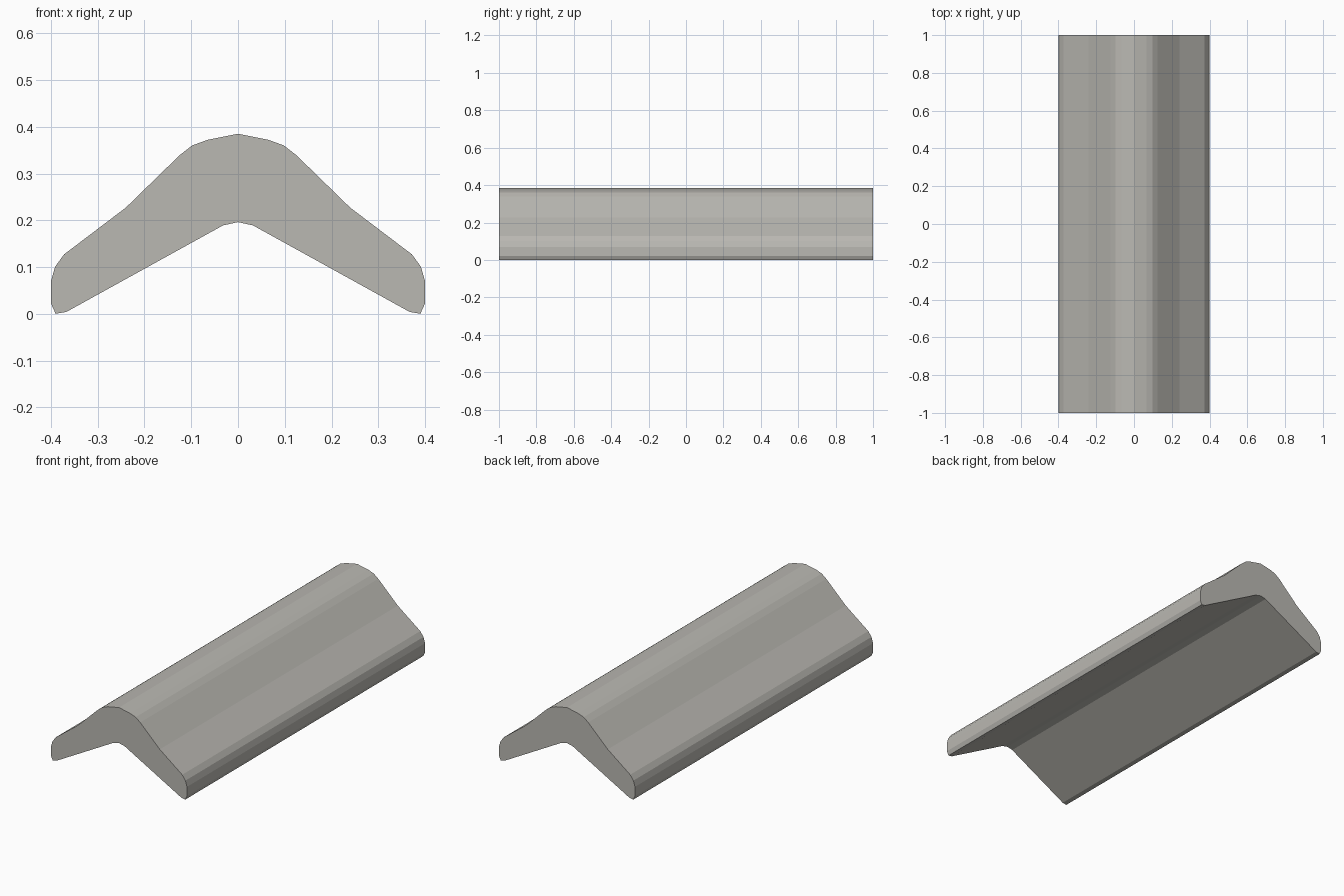
import bpy
import bmesh
from mathutils import Vector

cube = bpy.data.objects.get("Cube")
if cube:
    bpy.data.objects.remove(cube, do_unlink=True)

LENGTH = 2.0

# Half of the cross-section (x, z), from ridge crest round the edge to the inner valley
half = [(0, 0.385), (0.065, 0.372), (0.098, 0.36), (0.125, 0.339),
        (0.24, 0.227), (0.372, 0.127), (0.391, 0.101), (0.4, 0.07),
        (0.4, 0.022), (0.39, 0), (0.367, 0.004), (0.032, 0.189), (0, 0.196)]
# Mirror the points that are off the centre line
profile = half + [(-x, z) for x, z in reversed(half[1:-1])]

# Warm grey stone
stone = bpy.data.materials.new("warm_grey")
stone.use_nodes = True
colour = (0.49, 0.48, 0.445, 1)
stone.diffuse_color = colour
stone.node_tree.nodes["Principled BSDF"].inputs["Base Color"].default_value = colour

# Extrude the cross-section along y
bm = bmesh.new()
end = bm.faces.new([bm.verts.new((x, -LENGTH / 2, z)) for x, z in profile])
result = bmesh.ops.extrude_face_region(bm, geom=[end], use_keep_orig=True)
verts = [g for g in result["geom"] if isinstance(g, bmesh.types.BMVert)]
bmesh.ops.translate(bm, verts=verts, vec=Vector((0, LENGTH, 0)))
bmesh.ops.recalc_face_normals(bm, faces=bm.faces)

mesh = bpy.data.meshes.new("ridge_cap")
bm.to_mesh(mesh)
bm.free()
mesh.materials.append(stone)
ridge_cap = bpy.data.objects.new("ridge_cap", mesh)
bpy.context.collection.objects.link(ridge_cap)
